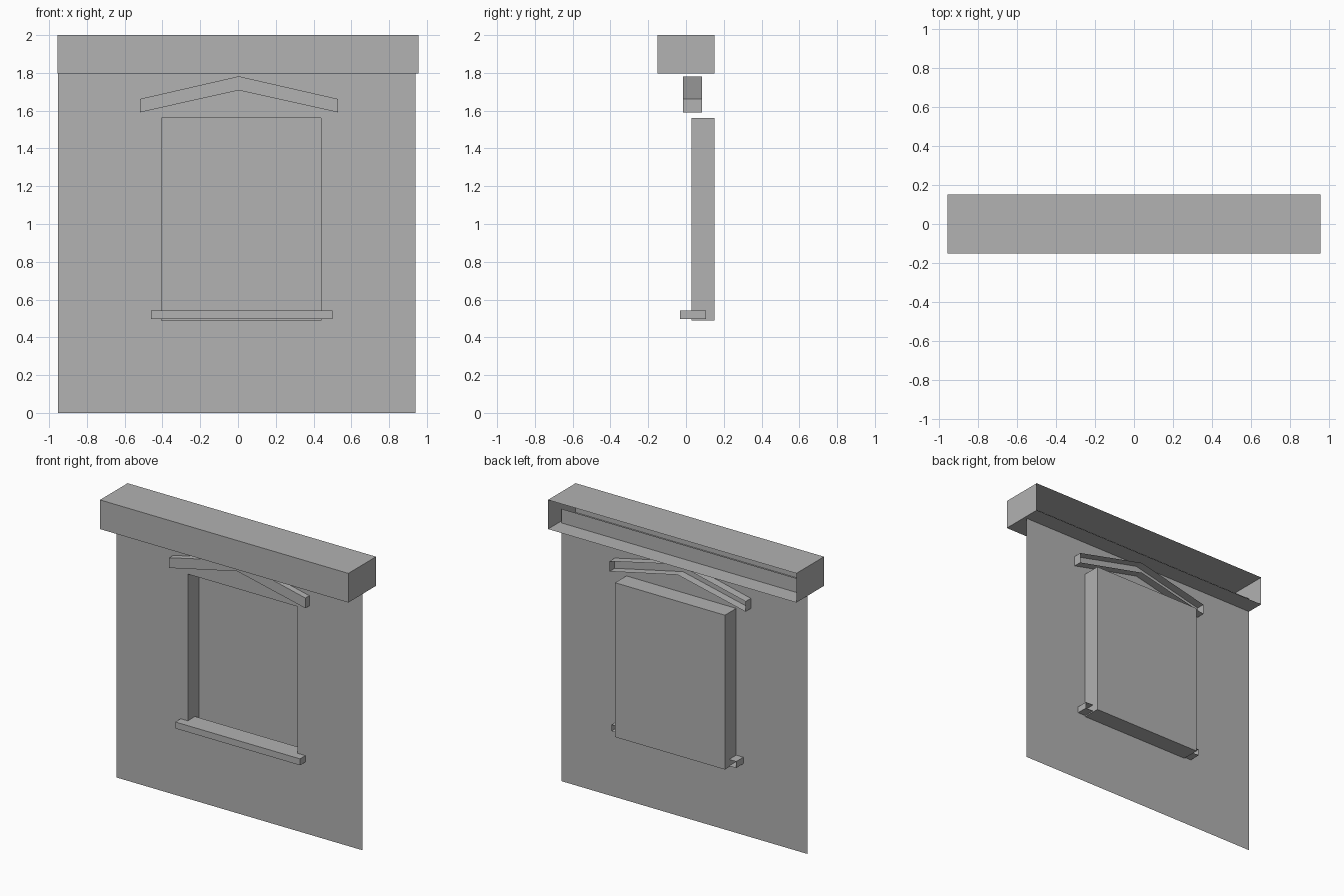
import bpy
import bmesh

# Remove the default cube
cube = bpy.data.objects.get("Cube")
if cube:
    bpy.data.objects.remove(cube, do_unlink=True)

# Single stone grey material
STONE = (0.445, 0.445, 0.445, 1.0)
stone = bpy.data.materials.new("stone_grey")
stone.use_nodes = True
stone.diffuse_color = STONE
stone.node_tree.nodes["Principled BSDF"].inputs["Base Color"].default_value = STONE


def rect(x0, x1, z0, z1):
    """Rectangle profile in the x-z plane, anticlockwise from the front."""
    return [(x0, z0), (x1, z0), (x1, z1), (x0, z1)]


def ring(bm, profile, y):
    return [bm.verts.new((x, y, z)) for x, z in profile]


def bridge(bm, outer, inner):
    """Join two matching rings with quads."""
    n = len(outer)
    for i in range(n):
        j = (i + 1) % n
        bm.faces.new((outer[i], outer[j], inner[j], inner[i]))


def finish(bm, name):
    mesh = bpy.data.meshes.new(name)
    bm.to_mesh(mesh)
    bm.free()
    mesh.materials.append(stone)
    obj = bpy.data.objects.new(name, mesh)
    bpy.context.collection.objects.link(obj)
    return obj


def open_backed(name, profile, y_front, y_back):
    """Moulding with a front face and sides, left open at the back."""
    bm = bmesh.new()
    front = ring(bm, profile, y_front)
    back = ring(bm, profile, y_back)
    bm.faces.new(front)
    bridge(bm, back, front)
    return finish(bm, name)


# Thin wall sheet with a recessed window niche
WALL_Y, NICHE_Y = 0.028, 0.152
niche = rect(-0.406, 0.439, 0.488, 1.562)
bm = bmesh.new()
wall_edge = ring(bm, rect(-0.954, 0.939, 0, 1.895), WALL_Y)
niche_edge = ring(bm, niche, WALL_Y)
niche_back = ring(bm, niche, NICHE_Y)
bridge(bm, wall_edge, niche_edge)
bridge(bm, niche_edge, niche_back)
bm.faces.new(niche_back)
finish(bm, "wall_with_niche")

# Cornice along the top
open_backed("cornice", rect(-0.956, 0.956, 1.797, 2), -0.152, 0.152)

# Window sill
open_backed("window_sill", rect(-0.461, 0.499, 0.496, 0.541), -0.031, 0.107)

# Gabled hood above the window
hood = [(-0.519, 1.591), (0.004, 1.708), (0.529, 1.591),
        (0.529, 1.662), (0.004, 1.782), (-0.519, 1.662)]
open_backed("window_hood", hood, -0.015, 0.086)
